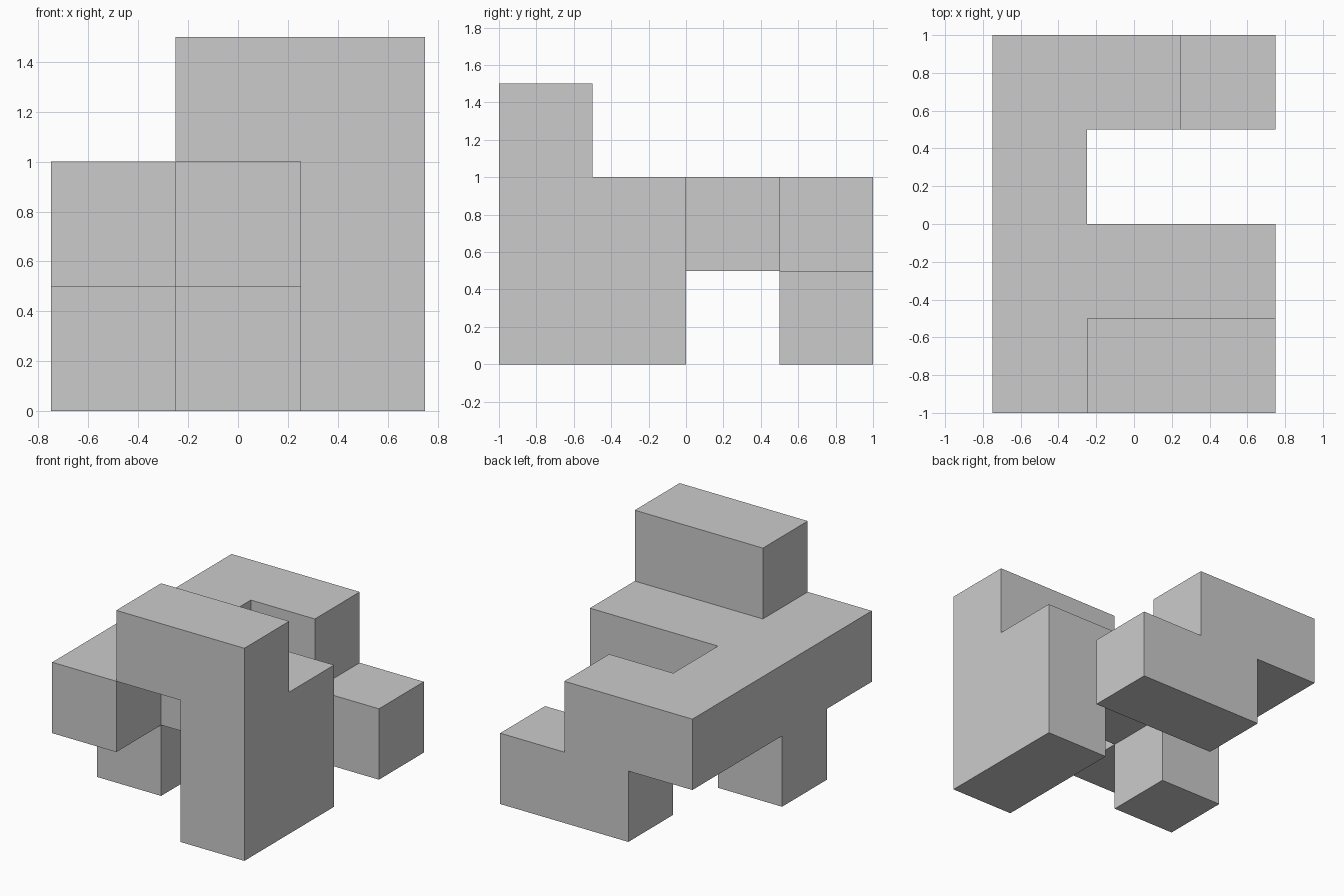
import bpy
import bmesh
from mathutils import Vector
from itertools import product

if "Cube" in bpy.data.objects:
    bpy.data.objects.remove(bpy.data.objects["Cube"])

CELL = 0.5
ORIGIN = Vector((-0.75, -1.0, 0.0))

# Blocks in grid cells: (first cell, size in cells)
BLOCKS = [
    ((0, 0, 1), (1, 4, 1)),  # long left beam
    ((0, 1, 0), (1, 1, 1)),  # left foot
    ((1, 1, 1), (2, 1, 1)),  # middle cross beam
    ((2, 0, 0), (1, 2, 2)),  # right wall leg
    ((1, 0, 2), (2, 1, 1)),  # raised top block
    ((1, 3, 1), (1, 1, 1)),  # back arm
    ((1, 3, 0), (2, 1, 1)),  # back foot
]

cells = set()
for start, size in BLOCKS:
    for step in product(*map(range, size)):
        cells.add(tuple(s + d for s, d in zip(start, step)))

# Skin the joined blocks: keep only faces with no neighbour
bm = bmesh.new()
for cell in sorted(cells):
    for axis, side in product(range(3), (0, 1)):
        neighbour = list(cell)
        neighbour[axis] += 2 * side - 1
        if tuple(neighbour) in cells:
            continue
        u, v = (axis + 1) % 3, (axis + 2) % 3
        corners = []
        for du, dv in ((0, 0), (1, 0), (1, 1), (0, 1)):
            p = Vector(cell)
            p[axis] += side
            p[u] += du
            p[v] += dv
            corners.append(bm.verts.new(ORIGIN + p * CELL))
        bm.faces.new(corners if side else corners[::-1])

# Weld and merge coplanar squares into clean flat faces
bmesh.ops.remove_doubles(bm, verts=bm.verts[:], dist=0.001)
bmesh.ops.dissolve_limit(bm, angle_limit=0.01, verts=bm.verts[:], edges=bm.edges[:])

mesh = bpy.data.meshes.new("block_puzzle_piece")
bm.to_mesh(mesh)
bm.free()
piece = bpy.data.objects.new("block_puzzle_piece", mesh)
bpy.context.collection.objects.link(piece)
